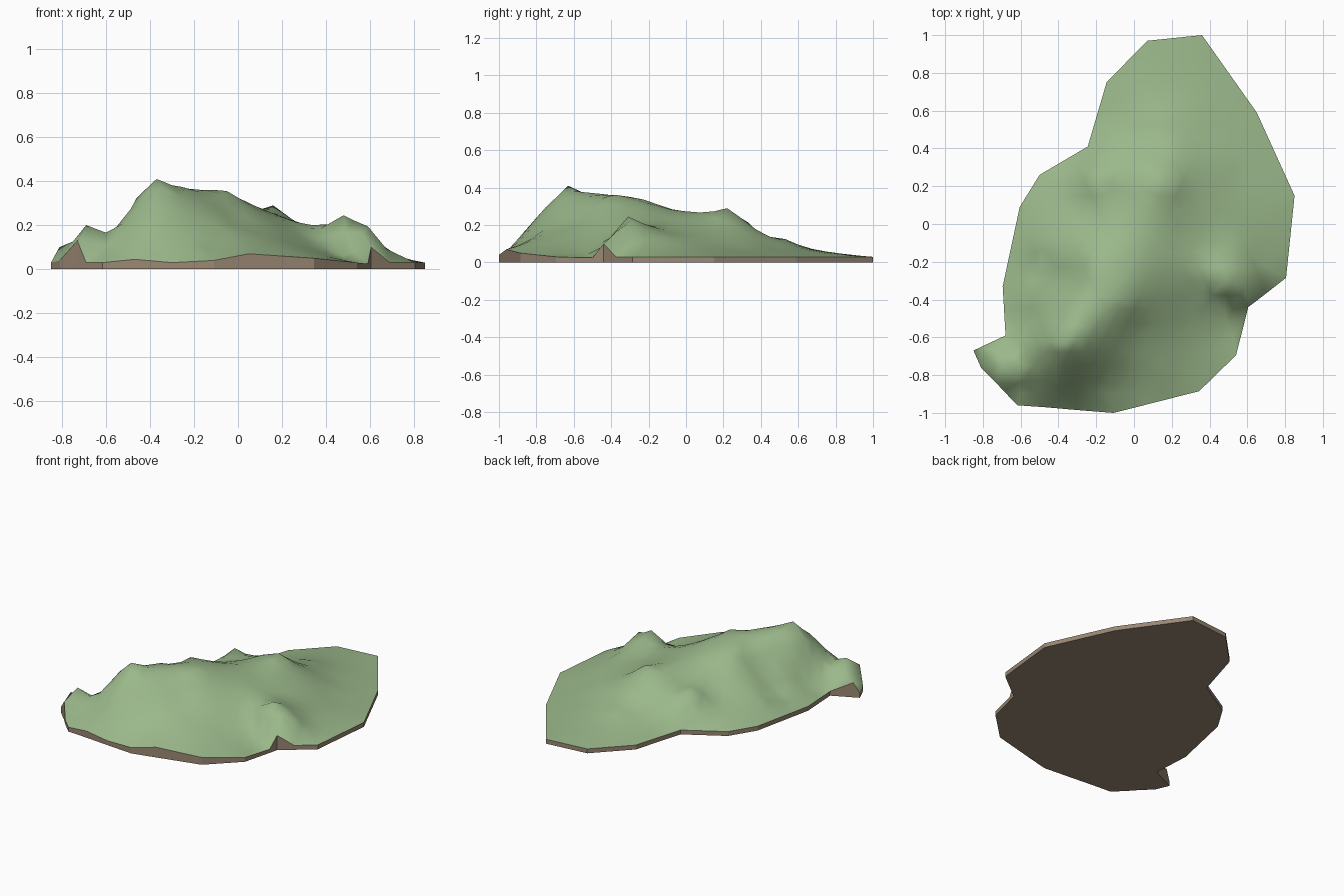
import bpy, bmesh, math
from mathutils import Vector
from mathutils.geometry import delaunay_2d_cdt

if "Cube" in bpy.data.objects:
    bpy.data.objects.remove(bpy.data.objects["Cube"])

# Shoreline corners: x, y, height of the rim
SHORE = [(0.07, 0.97, .03), (-0.145, 0.75, .03), (-0.245, 0.41, .03), (-0.5, 0.26, .03),
         (-0.605, 0.09, .03), (-0.695, -0.33, .03), (-0.68, -0.59, .03), (-0.812, -0.652, .1),
         (-0.85, -0.67, .03), (-0.81, -0.76, .04), (-0.73, -0.84, .13), (-0.69, -0.885, .03),
         (-0.615, -0.96, .03), (-0.47, -0.97, .045), (-0.3, -0.985, .03), (-0.11, -1.0, .04),
         (0.05, -0.96, .07), (0.345, -0.885, .05), (0.54, -0.695, .03), (0.59, -0.5, .025),
         (0.605, -0.44, .1), (0.69, -0.375, .03), (0.805, -0.285, .03), (0.85, 0.15, .03),
         (0.65, 0.59, .03), (0.36, 1.0, .03)]

# Summits, ridges and gullies: x, y, height
HILLS = [(-.37, -.63, .41), (-.26, -.54, .375), (-.46, -.62, .325), (-.42, -.74, .30),
         (-.60, -.70, .15), (-.69, -.75, .2), (-.60, -.84, .11), (-.40, -.86, .17),
         (-.22, -.74, .25), (-.12, -.86, .11), (-.05, -.41, .355), (-.29, -.42, .35),
         (.0, -.58, .22), (.12, -.72, .14), (-.01, -.22, .32), (.04, -.02, .275),
         (.16, .22, .29), (.05, .18, .265), (.27, .16, .21), (.08, .33, .215),
         (.08, .42, .12), (.14, .53, .125), (.20, .65, .075), (.24, .84, .045),
         (.40, .45, .085), (.55, .25, .08), (.25, -.05, .215), (.15, -.3, .25),
         (.38, -.10, .175), (.50, -.10, .155), (.48, -.31, .245), (.59, -.33, .195),
         (.66, -.18, .09), (.48, -.46, .06), (.36, -.36, .14), (.30, -.55, .11),
         (.65, .05, .08), (-.44, -.42, .21), (-.56, -.52, .08), (-.50, -.26, .085),
         (-.22, -.2, .325), (-.48, -.13, .13), (-.28, .1, .14), (-.08, .18, .2),
         (-.20, .25, .22), (-.06, .36, .15), (0.0, .6, .075), (-.2, 0, .205),
         (-.35, -.3, .21)]


def solve(a, b):
    """Plain Gaussian elimination with pivoting."""
    n = len(b)
    m = [row[:] + [b[i]] for i, row in enumerate(a)]
    for c in range(n):
        p = max(range(c, n), key=lambda r: abs(m[r][c]))
        m[c], m[p] = m[p], m[c]
        for r in range(c + 1, n):
            f = m[r][c] / m[c][c]
            if f:
                m[r] = [u - f * v for u, v in zip(m[r], m[c])]
    x = [0.0] * n
    for r in reversed(range(n)):
        x[r] = (m[r][n] - sum(m[r][k] * x[k] for k in range(r + 1, n))) / m[r][r]
    return x


# Rim split into short pieces so the edge height stays linear
rim = []
for a, b in zip(SHORE, SHORE[1:] + SHORE[:1]):
    a, b = Vector(a), Vector(b)
    steps = max(1, round((b - a).xy.length / 0.16))
    rim += [a.lerp(b, i / steps) for i in range(steps)]
n = len(rim)
known = rim + [Vector(h) for h in HILLS]
weights = solve([[(p - q).xy.length for q in known] for p in known], [p.z for p in known])


def height(x, y):
    """Smooth surface through all known points."""
    return max(.025, sum(w * math.hypot(x - p.x, y - p.y) for w, p in zip(weights, known)))


def inside(x, y, gap=.035):
    odd = False
    for a, b in zip(rim, rim[1:] + rim[:1]):
        if (a.y > y) != (b.y > y) and x < a.x + (y - a.y) * (b.x - a.x) / (b.y - a.y):
            odd = not odd
        e = b.xy - a.xy
        t = min(1, max(0, (Vector((x, y)) - a.xy).dot(e) / e.length_squared))
        if (a.xy + e * t - Vector((x, y))).length < gap:
            return False
    return odd


# Staggered grid plus the summits, triangulated inside the shoreline
STEP = .075
pts = [p.xy for p in rim] + [Vector(h[:2]) for h in HILLS]
for j in range(-14, 15):
    for i in range(-13, 14):
        x, y = (i + .5 * (j % 2)) * STEP, j * STEP
        if inside(x, y) and all(math.hypot(x - h[0], y - h[1]) > .045 for h in HILLS):
            pts.append(Vector((x, y)))
verts, _, faces, *_ = delaunay_2d_cdt(pts, [], [list(range(n))], 1, 1e-5)


def add_object(name, bm, colour_name, rgb):
    me = bpy.data.meshes.new(name)
    bm.to_mesh(me)
    bm.free()
    mat = bpy.data.materials.new(colour_name)
    mat.diffuse_color = (*rgb, 1)
    mat.use_nodes = True
    mat.node_tree.nodes["Principled BSDF"].inputs["Base Color"].default_value = mat.diffuse_color
    me.materials.append(mat)
    bpy.context.collection.objects.link(bpy.data.objects.new(name, me))


# Grassy land surface
bm = bmesh.new()
vs = [bm.verts.new((v.x, v.y, height(v.x, v.y))) for v in verts]
for f in faces:
    bm.faces.new([vs[k] for k in f])
bm.normal_update()
for f in bm.faces:
    f.smooth = True
    if f.normal.z < 0:
        f.normal_flip()
add_object("grass_land", bm, "grass green", (.325, .475, .255))

# Earth rim and underside
bm = bmesh.new()
top = [bm.verts.new((p.x, p.y, height(p.x, p.y))) for p in rim]
low = [bm.verts.new((p.x, p.y, 0)) for p in rim]
for i in range(n):
    k = (i + 1) % n
    bm.faces.new((top[i], low[i], low[k], top[k]))
under = bm.faces.new(list(reversed(low)))
bm.normal_update()
if under.normal.z > 0:
    under.normal_flip()
bmesh.ops.recalc_face_normals(bm, faces=bm.faces)
bm.normal_update()
if under.normal.z > 0:
    for f in bm.faces:
        f.normal_flip()
add_object("earth_base", bm, "earth brown", (.32, .245, .17))
